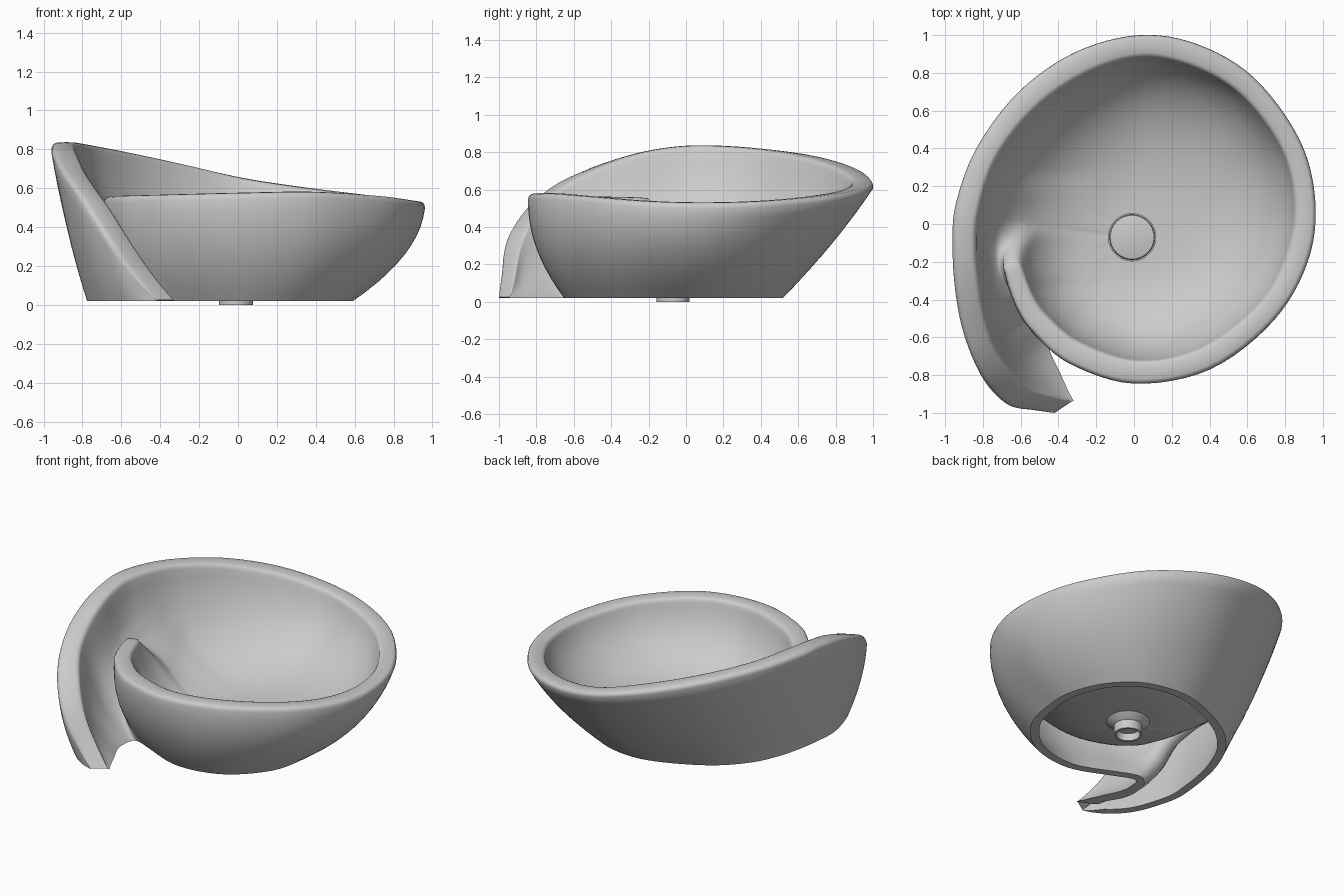
import bpy, bmesh, math
from mathutils import Vector

if "Cube" in bpy.data.objects:
    bpy.data.objects.remove(bpy.data.objects["Cube"])

C = Vector((-0.01, -0.07))          # drain centre
Z0, FLOOR, STEP = 0.02, 0.15, 6     # foot height, bowl floor, columns per station
N_OUT, N_IN, K_IN = 10, 24, 7       # rows on outer wall, bowl interior, tail inner wall

# Spiral stations: foot x,y,z | outer rim x,y | inner rim x,y | rim height | wall bulge
LIP = [(-.72, .07, .51, -.715, .08, -.67, .07, .515, 0),
       (-.745, -.10, .48, -.715, -.08, -.635, -.06, .535, 0),
       (-.70, -.27, .43, -.685, -.26, -.59, -.22, .555, 0),
       (-.58, -.41, .28, -.62, -.45, -.53, -.38, .56, .02),
       (-.47, -.455, Z0, -.53, -.58, -.445, -.495, .562, .04)]
BOWL = [(-.29, -.545, Z0, -.34, -.74, -.28, -.625, .567, .05),
        (0, -.65, Z0, 0, -.845, .02, -.72, .575, .05),
        (.30, -.59, Z0, .40, -.77, .35, -.655, .58, .06),
        (.52, -.37, Z0, .74, -.51, .65, -.43, .56, .075),
        (.585, -.10, Z0, .92, -.20, .80, -.17, .537, .085),
        (.58, .08, Z0, .96, .12, .845, .11, .53, .08),
        (.50, .28, Z0, .875, .45, .775, .40, .54, .06),
        (.36, .43, Z0, .635, .775, .565, .68, .57, .04),
        (.20, .50, Z0, .34, .95, .31, .83, .605, .03),
        (0, .515, Z0, .03, 1.0, .03, .88, .65, .02),
        (-.22, .45, Z0, -.31, .91, -.26, .79, .72, .02),
        (-.45, .325, Z0, -.61, .70, -.53, .60, .78, .02),
        (-.61, .16, Z0, -.835, .40, -.73, .34, .82, .02)]
TAIL = [(-.695, -.01, Z0, -.945, .10, -.82, .07, .835, .02),
        (-.74, -.17, Z0, -.96, -.12, -.835, -.12, .82, .02),
        (-.765, -.33, Z0, -.95, -.32, -.82, -.30, .78, .02),
        (-.775, -.49, Z0, -.915, -.53, -.79, -.48, .71, .02),
        (-.74, -.65, Z0, -.85, -.72, -.735, -.65, .62, .02),
        (-.68, -.80, Z0, -.77, -.86, -.65, -.78, .50, .02),
        (-.59, -.91, Z0, -.66, -.96, -.55, -.87, .34, .01),
        (-.50, -.97, Z0, -.53, -.985, -.43, -.91, .16, 0),
        (-.42, -1.0, Z0, -.42, -1.0, -.33, -.94, .025, 0)]
GROOVE = [s[:3] for s in LIP[3:]] + [(-.455, -.64, Z0), (-.39, -.79, Z0),
                                     (-.35, -.88, Z0), (-.32, -.935, Z0)]
STATIONS = LIP + BOWL + TAIL
T0 = len(LIP) + len(BOWL)
RIM = [(.03, -.015), (.09, -.005), (.18, 0), (.5, .002), (.78, 0),
       (.89, -.005), (.96, -.015), (1, -.03)]


def catmull(pts, u):
    i = min(int(u), len(pts) - 2)
    t = u - i
    a, b, c, d = (pts[max(0, min(len(pts) - 1, i + k))] for k in (-1, 0, 1, 2))
    return [.5 * (2 * q + (r - p) * t + (2 * p - 5 * q + 4 * r - s) * t * t
                  + (3 * q - p - 3 * r + s) * t ** 3) for p, q, r, s in zip(a, b, c, d)]


def wall_and_rim(s):
    """Outer wall from the foot up, then over the rounded rim."""
    f, o, i = Vector(s[:3]), Vector(s[3:5]), Vector(s[5:7])
    f.z = max(f.z, Z0)
    soft = max(0, min(1, (s[7] - Z0) / .2))
    top = Vector((o.x, o.y, s[7] - .03 * soft))
    m = (f + top) / 2 + ((o - C).normalized() * 2 * s[8]).to_3d()
    pts = []
    for k in range(N_OUT + 1):
        t = k / N_OUT
        pts.append(f * (1 - t) ** 2 + m * 2 * t * (1 - t) + top * t * t)
    for k, dz in RIM:
        p = o.lerp(i, k)
        pts.append(Vector((p.x, p.y, s[7] + dz * soft)))
    for p in pts:
        p.z = max(p.z, Z0)
    return pts


def bowl_section(s):
    """Wall, rim and bowl interior down to the drain."""
    pts = wall_and_rim(s)
    a = pts[-1].copy()
    d = (C + (a.xy - C).normalized() * .125).to_3d()
    d.z = FLOOR
    b, c = a.lerp(d, .1), a.lerp(d, .45)
    b.z, c.z = FLOOR + (a.z - FLOOR) * .36, FLOOR
    for k in range(1, N_IN + 1):
        t = k / N_IN
        pts.append(a * (1 - t) ** 3 + b * 3 * t * (1 - t) ** 2
                   + c * 3 * t * t * (1 - t) + d * t ** 3)
    return pts


def tail_section(u):
    """Wall, rim and inner wall down to the groove."""
    pts = wall_and_rim(catmull(STATIONS, T0 + u))
    g = Vector((catmull(STATIONS, u) if u < 4 else catmull(GROOVE, u - 3))[:3])
    g.z = max(g.z, Z0)
    a = pts[-1].copy()
    m = a.lerp(g, .3)
    m.z = a.z + (g.z - a.z) * .7
    for k in range(1, K_IN + 1):
        t = k / K_IN
        pts.append(a * (1 - t) ** 2 + m * 2 * t * (1 - t) + g * t * t)
    return pts


# Spiral shell: bowl columns, tail columns, and a blend where the lip leaves the wall
bm = bmesh.new()
thick = bm.verts.layers.float.new("thick")
K = N_OUT + len(RIM) + K_IN
ref = bowl_section(STATIONS[T0])
R = len(ref)


def fade(u):
    t = min(1, u / 1.8)
    return 1 - t * t * (3 - 2 * t)


def ref_at(x):
    i = min(int(x), R - 2)
    return ref[i].lerp(ref[i + 1], x - i)


def add_column(pts, t):
    out = []
    for p in pts:
        v = bm.verts.new(p)
        v[thick] = t
        out.append(v)
    return out


def add_face(vs):
    vs = list(dict.fromkeys(vs))
    if len(vs) > 2:
        bm.faces.new(vs)


def skin(cols):
    for a, b in zip(cols, cols[1:]):
        for i in range(min(len(a), len(b)) - 1):
            add_face((a[i], b[i], b[i + 1], a[i + 1]))


lip0, tail0 = bowl_section(STATIONS[0]), tail_section(0)
bowl = []
for j in range(1, T0 * STEP + 1):
    u = j / STEP
    pts = bowl_section(catmull(STATIONS, u))
    if fade(u) > 0:
        pts = [p + (ref_at(K + i * (R - 1 - K) / (R - 1)) - lip0[i]) * fade(u)
               for i, p in enumerate(pts)]
    bowl.append(add_column(pts, .055))
tail = [bowl[-1][:K + 1]]
for j in range(1, 8 * STEP + 1):
    u = j / STEP
    pts = [p + (ref[i] - tail0[i]) * fade(u) for i, p in enumerate(tail_section(u))]
    rim_z = catmull(STATIONS, T0 + u)[7]
    tail.append(add_column(pts, max(.002, min(.055, .25 * (rim_z - Z0)))))
skin(bowl)
skin(tail)
near = [K + round(i * (R - 1 - K) / (R - 1)) for i in range(R)]
for i in range(R - 1):
    add_face((bowl[-1][near[i]], bowl[0][i], bowl[0][i + 1], bowl[-1][near[i + 1]]))
bmesh.ops.remove_doubles(bm, verts=bm.verts[:], dist=.0004)


# Soften the groove, the fading lip and the turn of the footprint
def relax(verts, times):
    for _ in range(times):
        bmesh.ops.smooth_vert(bm, verts=verts, factor=.5, use_axis_x=True,
                              use_axis_y=True, use_axis_z=True)


inside = [v for v in bm.verts if not v.is_boundary and (v.co.xy - C).length < .76]
relax([v for v in inside if v.co.x < -.42 and -.56 < v.co.y < .2 and .03 < v.co.z < .54], 6)
relax([v for v in inside if -.72 < v.co.x < -.16 and -.32 < v.co.y < .25 and v.co.z < .51], 25)
relax([v for v in inside if v.co.x < -.55 and -.2 < v.co.y < .2 and v.co.z < .6], 12)
turn = [v for v in bm.verts if v.is_boundary and v.co.z < Z0 + .001
        and (v.co - Vector((-.47, -.455, Z0))).length < .14]
for _ in range(15):
    new = [sum((e.other_vert(v).co for e in v.link_edges if e.is_boundary), Vector()) / 4
           + v.co / 2 for v in turn]
    for v, p in zip(turn, new):
        v.co = p
relax([v for v in inside if (v.co - Vector((-.47, -.47, .08))).length < .16
       and v.co.z > Z0 + .001], 4)

# Hollow underside: inner skin joined to the outer one along its borders
bm.normal_update()
edges = [e for e in bm.edges if e.is_boundary]
faces = bm.faces[:]
inner = {}
for v in bm.verts[:]:
    n = v.normal.copy()
    if v.co.z < Z0 + .001:
        n.z = 0
        n.normalize()
    p = v.co - n * v[thick]
    p.z = max(p.z, Z0)
    inner[v] = bm.verts.new(p)
for f in faces:
    bm.faces.new([inner[v] for v in reversed(f.verts)])
for e in edges:
    loop = e.link_loops[0]
    a, b = loop.vert, loop.link_loop_next.vert
    bm.faces.new((b, a, inner[a], inner[b]))
for f in bm.faces:
    f.smooth = True
for e in edges:                     # crisp foot and drain hole
    e.smooth = False
    bm.edges.get([inner[v] for v in e.verts]).smooth = False


def finish(name, bm):
    me = bpy.data.meshes.new(name)
    bm.to_mesh(me)
    bm.free()
    ob = bpy.data.objects.new(name, me)
    bpy.context.collection.objects.link(ob)
    return ob


finish("spiral_basin", bm)


def lathe(name, profile):
    b = bmesh.new()
    vs = [b.verts.new((C.x + r, C.y, z)) for r, z in profile]
    es = [b.edges.new(p) for p in zip(vs, vs[1:])]
    bmesh.ops.spin(b, geom=vs + es, cent=(C.x, C.y, 0), axis=(0, 0, 1),
                   angle=math.tau, steps=48, use_merge=True)
    bmesh.ops.remove_doubles(b, verts=b.verts[:], dist=1e-5)
    bmesh.ops.recalc_face_normals(b, faces=b.faces[:])
    bpy.context.view_layer.objects.active = ob = finish(name, b)
    bpy.ops.object.select_all(action='DESELECT')
    ob.select_set(True)
    bpy.ops.object.shade_smooth_by_angle(angle=math.radians(35))


# Drain cover and pipe
lathe("drain_cover", [(0, .153), (.108, .153), (.116, .15), (.12, .144), (.12, .11), (0, .11)])
lathe("drain_pipe", [(0, .115), (.14, .115), (.14, .1), (.105, .07), (.088, .06),
                     (.088, 0), (.074, 0), (.074, .05), (0, .05)])
